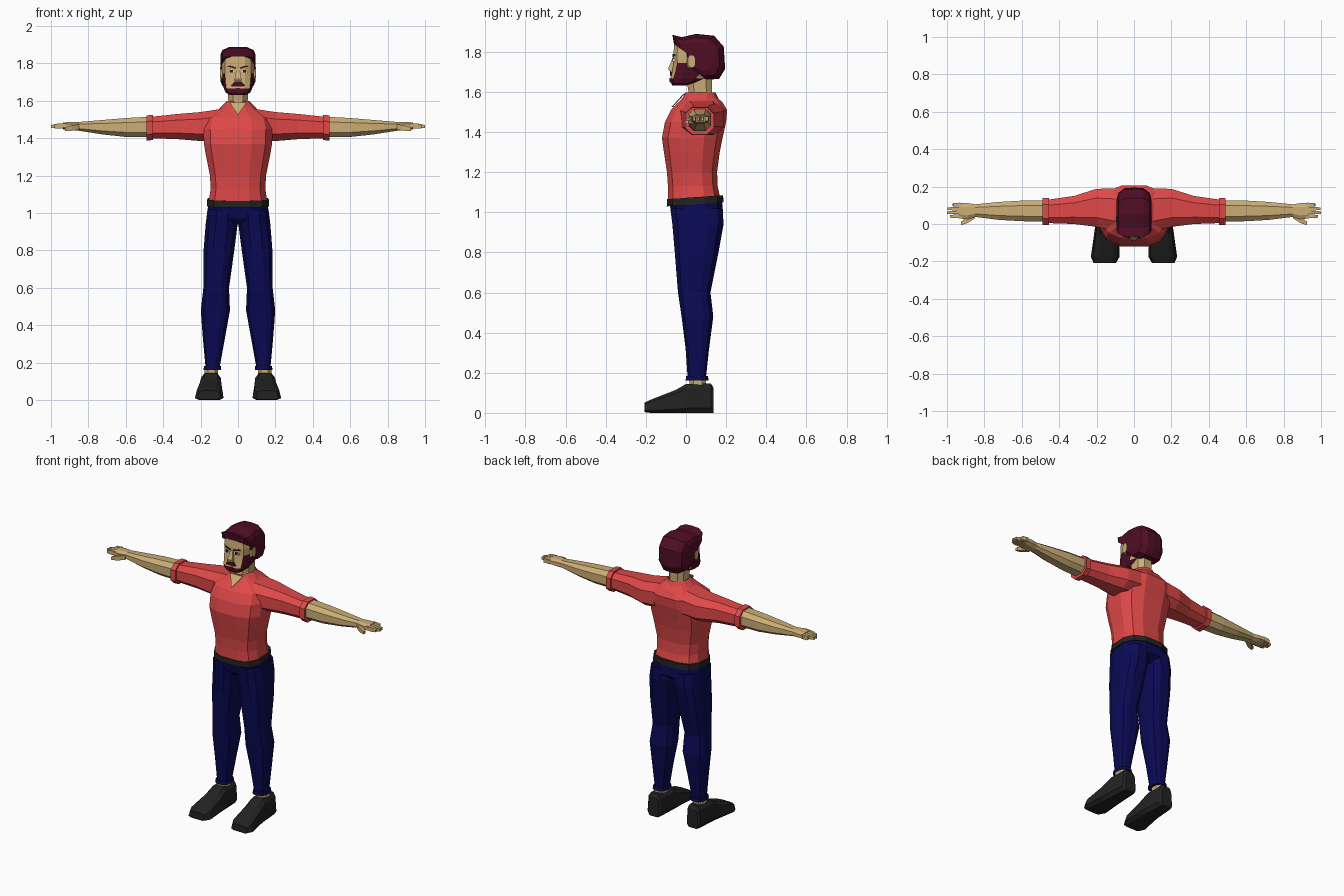
import bpy, bmesh, math


def material(name, r, g, b):
    m = bpy.data.materials.new(name)
    m.diffuse_color = (r, g, b, 1)
    return m


RED = material("shirt_red", 0.74, 0.065, 0.065)
NAVY = material("trouser_navy", 0.003, 0.003, 0.09)
SKIN = material("skin_tan", 0.60, 0.42, 0.18)
HAIR = material("hair_maroon", 0.08, 0.004, 0.018)
BLACK = material("leather_black", 0.016, 0.016, 0.016)
WHITE = material("eye_white", 0.75, 0.72, 0.65)


def finish(bm, name, mats, mirror=False, rule=None):
    bmesh.ops.recalc_face_normals(bm, faces=bm.faces)
    if rule:
        for f in bm.faces:
            f.material_index = rule(f.calc_center_median())
    me = bpy.data.meshes.new(name)
    bm.to_mesh(me)
    bm.free()
    for m in mats:
        me.materials.append(m)
    ob = bpy.data.objects.new(name, me)
    bpy.context.collection.objects.link(ob)
    if mirror:
        ob.modifiers.new("mirror", 'MIRROR')
    return ob


def skin_rings(bm, rings):
    """Join equal-length rings of points into a closed tube."""
    vs = [[bm.verts.new(p) for p in r] for r in rings]
    n = len(vs[0])
    for a, b in zip(vs, vs[1:]):
        for i in range(n):
            bm.faces.new((a[i], a[(i + 1) % n], b[(i + 1) % n], b[i]))
    bm.faces.new(vs[0])
    bm.faces.new(vs[-1])


def loft(name, axis, rings, mats, n=12, e=0.75, tilt=0, taper=0, mirror=False, rule=None):
    """Rings are (position, a min, a max, b min, b max) of rounded-box sections."""
    def power(v):
        return math.copysign(abs(v) ** e, v) / math.cos(math.pi / n) ** e
    pts = []
    for p, a0, a1, b0, b1 in rings:
        ring = []
        for i in range(n):
            t = (i + 0.5) * math.tau / n
            u, v = power(math.cos(t)), power(math.sin(t))
            u *= 1 - taper * v
            a = (a0 + a1) / 2 + u * (a1 - a0) / 2
            b = (b0 + b1) / 2 + v * (b1 - b0) / 2
            ring.append({'Z': (a, b, p + tilt * b), 'X': (p, a, b), 'Y': (a, p, b)}[axis])
        pts.append(ring)
    bm = bmesh.new()
    skin_rings(bm, pts)
    return finish(bm, name, mats, mirror, rule)


def plate(name, outline, mat, thick=0.008, mirror=True):
    """Thin solid from an outline of points, pushed back along y."""
    bm = bmesh.new()
    skin_rings(bm, [outline, [(x, y + thick, z) for x, y, z in outline]])
    return finish(bm, name, [mat], mirror)


# Shirt body
loft("shirt_body", 'Z', [
    (1.05, -.158, .158, -.09, .175), (1.13, -.146, .146, -.09, .158),
    (1.20, -.15, .15, -.095, .155), (1.30, -.17, .17, -.11, .168),
    (1.37, -.182, .182, -.12, .182), (1.45, -.185, .185, -.105, .20),
    (1.51, -.17, .17, -.075, .205), (1.55, -.11, .11, -.035, .18),
    (1.585, -.06, .06, -.005, .14)], [RED], e=0.7)

# Sleeves and their rolled cuffs
loft("sleeve", 'X', [
    (.10, -.04, .19, 1.39, 1.555), (.20, -.015, .188, 1.385, 1.54),
    (.32, 0, .15, 1.395, 1.53), (.46, .005, .13, 1.40, 1.515)],
    [RED], n=8, mirror=True)
loft("sleeve_cuff", 'X', [(.455, -.005, .14, 1.39, 1.525), (.49, -.005, .14, 1.388, 1.522)],
     [RED], n=8, mirror=True)

# Forearms and hands
loft("forearm", 'X', [
    (.47, .012, .125, 1.405, 1.515), (.60, .015, .125, 1.407, 1.508),
    (.72, .022, .118, 1.42, 1.498), (.85, .038, .105, 1.44, 1.487),
    (.89, .025, .112, 1.442, 1.488), (.935, .03, .114, 1.448, 1.484)],
    [SKIN], n=8, mirror=True)
for k, tip in enumerate((.985, 1.0, .998, .97)):
    y = .032 + k * .0205
    loft(f"finger_{k + 1}", 'X', [(.92, y, y + .019, 1.452, 1.481),
         (.965, y, y + .018, 1.452, 1.478), (tip, y + .002, y + .015, 1.455, 1.47)],
         [SKIN], n=4, e=1, mirror=True)
loft("thumb", 'X', [(.85, .03, .06, 1.445, 1.475), (.89, .005, .038, 1.44, 1.468),
                    (.925, -.006, .012, 1.44, 1.458)], [SKIN], n=4, e=1, mirror=True)

# Belt and trousers
loft("belt", 'Z', [(1.036, -.166, .166, -.096, .187), (1.072, -.164, .164, -.095, .185)],
     [BLACK], tilt=.07)
loft("trouser_hips", 'Z', [
    (.94, -.12, .12, -.035, .14), (.975, -.168, .168, -.068, .185),
    (1.045, -.158, .158, -.082, .18)], [NAVY], tilt=.05)
loft("trouser_leg", 'Z', [
    (1.02, .004, .163, -.078, .183), (.94, .002, .173, -.068, .187),
    (.80, .02, .184, -.056, .162), (.60, .048, .185, -.04, .122),
    (.48, .043, .199, -.022, .136), (.32, .072, .187, -.002, .115),
    (.18, .097, .174, .008, .10)], [NAVY], mirror=True)
loft("trouser_hem", 'Z', [(.183, .092, .182, 0, .11), (.162, .09, .184, -.002, .112)],
     [NAVY], mirror=True)

# Ankles and shoes
loft("ankle", 'Z', [(.13, .108, .178, .018, .10), (.175, .105, .178, .015, .10)],
     [SKIN], n=8, mirror=True)
loft("shoe", 'Y', [
    (.137, .105, .18, 0, .125), (.125, .097, .19, 0, .146), (.0, .088, .202, 0, .144),
    (-.05, .085, .208, 0, .115), (-.175, .083, .225, 0, .066),
    (-.208, .10, .212, .004, .05)], [BLACK], n=8, e=.45, taper=.12, mirror=True)

# Neck and open shirt front
loft("neck", 'Z', [(1.54, -.055, .055, .0, .135), (1.60, -.052, .052, .012, .13),
                   (1.69, -.055, .055, .0, .13)], [SKIN], n=8)
plate("neck_opening", [(-.045, -.014, 1.59), (.045, -.014, 1.59), (0, -.072, 1.525)],
      SKIN, mirror=False)

# Collar: a flared strip left open at the front, with pointed tips
bm = bmesh.new()
rows = []
for i in range(11):
    t = math.radians(-68 + i * 31.6) if i else math.radians(-65)
    c, s = math.cos(t), math.sin(t)
    drop = .018 if i in (0, 10) else 0
    rows.append([bm.verts.new((.062 * c, .068 + .078 * s, 1.598)),
                 bm.verts.new((.10 * c, .065 + .10 * s, 1.56 - drop))])
for a, b in zip(rows, rows[1:]):
    if a[0].co.y > -.01 or b[0].co.y > -.01:
        bm.faces.new((a[0], b[0], b[1], a[1]))
bmesh.ops.delete(bm, geom=[v for v in bm.verts if not v.link_faces], context='VERTS')
collar = finish(bm, "collar", [RED])
collar.modifiers.new("thickness", 'SOLIDIFY').thickness = .008

# Head, with the jaw and cheek edges in beard colour
loft("head", 'Z', [
    (1.632, -.045, .045, -.068, .0), (1.645, -.066, .066, -.076, .05),
    (1.667, -.076, .076, -.077, .10), (1.70, -.081, .081, -.069, .13),
    (1.745, -.084, .084, -.062, .15), (1.79, -.085, .085, -.063, .15),
    (1.84, -.08, .08, -.058, .15), (1.868, -.06, .06, -.03, .12)],
    [SKIN, HAIR], e=.62,
    rule=lambda c: int(c.z < 1.66 or c.z < 1.73 and abs(c.x) > .066 and -.045 < c.y < .06))

# Hair: side outline lofted across the head
outline = [(-.068, 1.884), (-.02, 1.873), (.05, 1.889), (.14, 1.88), (.188, 1.825),
           (.195, 1.715), (.165, 1.665), (.10, 1.66), (.045, 1.69), (.012, 1.73),
           (-.002, 1.80), (-.06, 1.838)]
bm = bmesh.new()
skin_rings(bm, [[(x, .02 + (y - .02) * s, 1.78 + (z - 1.78) * s) for y, z in outline]
                for x, s in ((-.094, .62), (-.083, .84), (-.05, .98), (0, 1),
                             (.05, .98), (.083, .84), (.094, .62))])
finish(bm, "hair", [HAIR])

# Ears and nose
loft("ear", 'X', [(.075, .0, .035, 1.715, 1.77), (.097, .01, .045, 1.722, 1.782)],
     [SKIN], n=8, mirror=True)
loft("nose", 'Z', [(1.705, -.02, .02, -.085, -.05), (1.718, -.018, .018, -.088, -.05),
                   (1.77, -.009, .009, -.067, -.05)], [SKIN], n=4, e=1)

# Moustache, mouth beard, brows and eyes
plate("moustache", [(-.038, -.075, 1.682), (-.018, -.08, 1.703), (.018, -.08, 1.703),
                    (.038, -.075, 1.682), (.03, -.078, 1.676), (-.03, -.078, 1.676)],
      HAIR, mirror=False)
plate("chin_beard", [(-.012, -.081, 1.668), (.012, -.081, 1.668), (.012, -.081, 1.65),
                     (-.012, -.081, 1.65)], HAIR, mirror=False)
plate("eyebrow", [(.012, -.068, 1.771), (.012, -.068, 1.779), (.045, -.066, 1.79),
                  (.058, -.06, 1.781), (.044, -.066, 1.78)], HAIR)
plate("eye_white", [(.018, -.066, 1.757), (.03, -.066, 1.766), (.048, -.064, 1.763),
                    (.05, -.064, 1.752), (.024, -.066, 1.751)], WHITE)
plate("pupil", [(.026, -.068, 1.751), (.026, -.068, 1.766), (.042, -.067, 1.766),
                (.042, -.067, 1.751)], BLACK)
